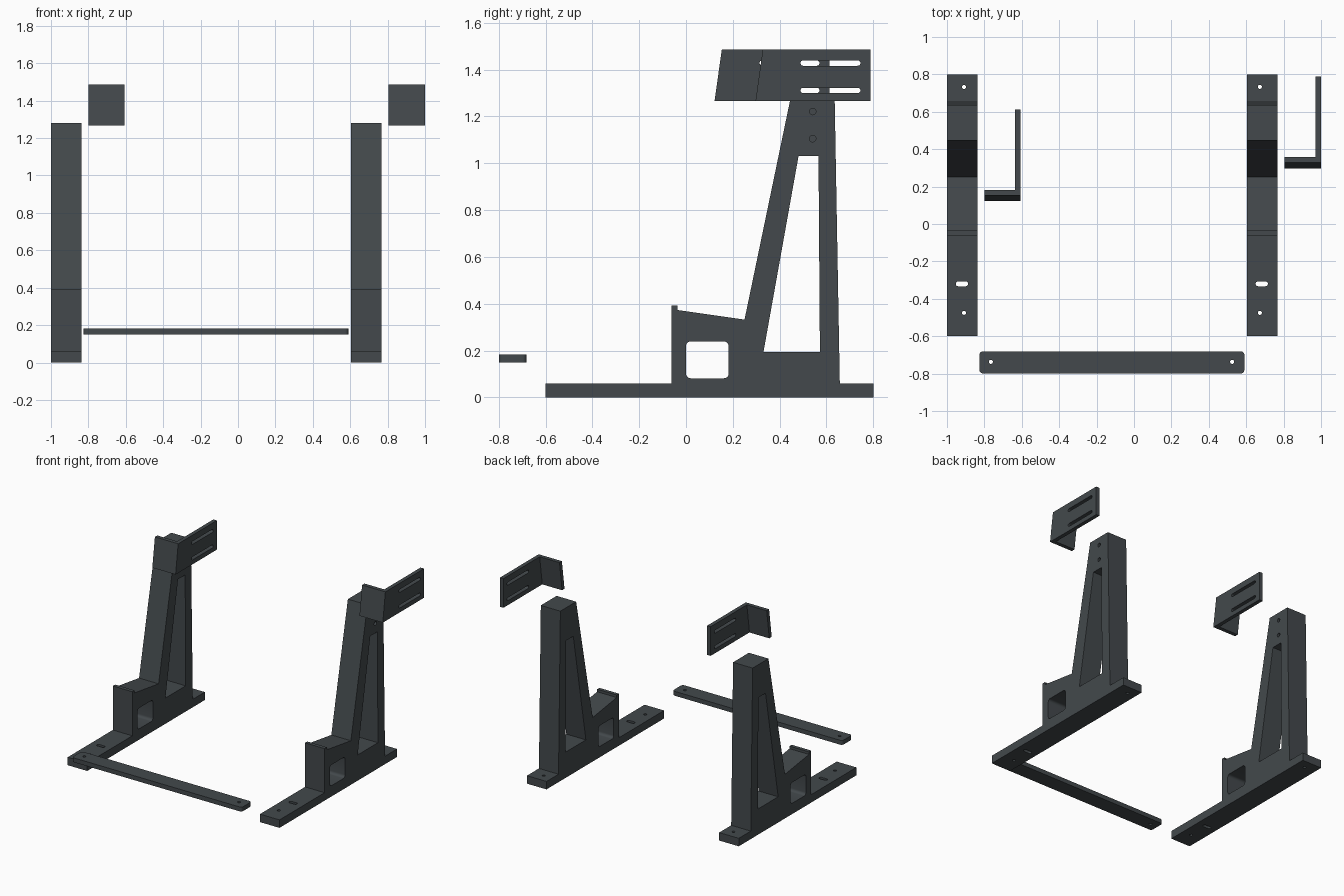
import bpy, bmesh, math
from mathutils import Vector

cube = bpy.data.objects.get("Cube")
if cube:
    bpy.data.objects.remove(cube, do_unlink=True)

slate = bpy.data.materials.new("dark slate")
slate.use_nodes = True
colour = (0.056, 0.066, 0.072, 1)
slate.diffuse_color = colour
slate.node_tree.nodes["Principled BSDF"].inputs["Base Color"].default_value = colour


def prism(name, outline, lo, hi, axis):
    """Extrude an outline along x (outline in y, z) or along z (outline in x, y)."""
    place = (lambda a, b, h: (h, a, b)) if axis == "x" else (lambda a, b, h: (a, b, h))
    bm = bmesh.new()
    face = bm.faces.new([bm.verts.new(place(a, b, lo)) for a, b in outline])
    ext = bmesh.ops.extrude_face_region(bm, geom=[face])["geom"]
    shift = Vector(place(0, 0, hi - lo))
    bmesh.ops.translate(bm, vec=shift, verts=[v for v in ext if isinstance(v, bmesh.types.BMVert)])
    bmesh.ops.recalc_face_normals(bm, faces=bm.faces)
    mesh = bpy.data.meshes.new(name)
    bm.to_mesh(mesh)
    bm.free()
    mesh.materials.append(slate)
    obj = bpy.data.objects.new(name, mesh)
    bpy.context.collection.objects.link(obj)
    return obj


def rounded(cx, cy, w, h, r, steps=5):
    """Rounded rectangle; it becomes a slot or a circle when r is half the height."""
    pts = []
    for k, (sx, sy) in enumerate([(1, 1), (-1, 1), (-1, -1), (1, -1)]):
        for i in range(steps + 1):
            t = math.pi / 2 * (k + i / steps)
            p = (cx + sx * (w / 2 - r) + r * math.cos(t), cy + sy * (h / 2 - r) + r * math.sin(t))
            if not pts or math.dist(p, pts[-1]) > 1e-5:
                pts.append(p)
    if math.dist(pts[0], pts[-1]) < 1e-5:
        pts.pop()
    return pts


def circle(cx, cy, d):
    return rounded(cx, cy, d, d, d / 2)


def cut(obj, holes):
    """Subtract (outline, lo, hi, axis) prisms, then smooth the rounded walls."""
    bpy.ops.object.select_all(action="DESELECT")
    obj.select_set(True)
    bpy.context.view_layer.objects.active = obj
    for hole in holes:
        cutter = prism("cutter", *hole)
        cutter.hide_render = True
        mod = obj.modifiers.new("hole", "BOOLEAN")
        mod.operation, mod.solver, mod.object = "DIFFERENCE", "EXACT", cutter
        bpy.ops.object.modifier_apply(modifier=mod.name)
        bpy.data.objects.remove(cutter, do_unlink=True)
    bpy.ops.object.shade_smooth_by_angle(angle=math.radians(30))


# Stands: foot, front box with lip, and leaning tower in one side profile
side = [(-0.6, 0), (0.8, 0), (0.8, 0.06), (0.657, 0.06), (0.635, 1.28), (0.447, 1.28),
        (0.25, 0.332), (-0.036, 0.373), (-0.036, 0.392), (-0.063, 0.392), (-0.063, 0.06), (-0.6, 0.06)]
tower_gap = [(0.331, 0.194), (0.572, 0.194), (0.566, 1.032), (0.481, 1.032)]
for name, x0, hole_x in [("right_stand", -1, -0.909), ("left_stand", 0.603, 0.673)]:
    x1 = x0 + 0.163
    stand = prism(name, side, x0, x1, "x")
    holes = [(tower_gap, x0 - 0.1, x1 + 0.1, "x"),
             (rounded(0.091, 0.16, 0.182, 0.157, 0.02), x0 - 0.1, x1 + 0.1, "x")]
    # blind screw holes near the tower top
    holes += [(circle(0.541, z, 0.028), x1 - 0.1, x1 + 0.1, "x") for z in (1.105, 1.221)]
    # foot screw holes and slot
    holes += [(circle(hole_x, y, 0.022), -0.1, 0.1, "z") for y in (-0.475, 0.733)]
    holes.append((rounded(x0 + 0.08, -0.32, 0.066, 0.026, 0.013), -0.1, 0.1, "z"))
    cut(stand, holes)

# Angle brackets: upright L with a front plate that leans back
for name, x0, y0 in [("right_bracket", -0.8, 0.122), ("left_bracket", 0.805, 0.297)]:
    x1, y1, t = x0 + 0.194, y0 + 0.491, 0.029
    plan = [(x0, y0), (x1, y0), (x1, y1), (x1 - t, y1), (x1 - t, y0 + t), (x0, y0 + t)]
    bracket = prism(name, plan, 1.266, 1.486, "z")
    for v in bracket.data.vertices:
        if v.co.z > 1.4 and v.co.y < y0 + 0.1:
            v.co.y += 0.031
    cut(bracket, [(rounded(y0 + 0.32, z, 0.256, 0.023, 0.0115), x1 - 0.1, x1 + 0.1, "x")
                  for z in (1.311, 1.428)])

# Cross bar lying in front
bar = prism("cross_bar", rounded(-0.118, -0.74, 1.416, 0.118, 0.018), 0.149, 0.182, "z")
cut(bar, [(circle(x, -0.737, 0.022), 0, 0.3, "z") for x in (-0.765, 0.525)])
